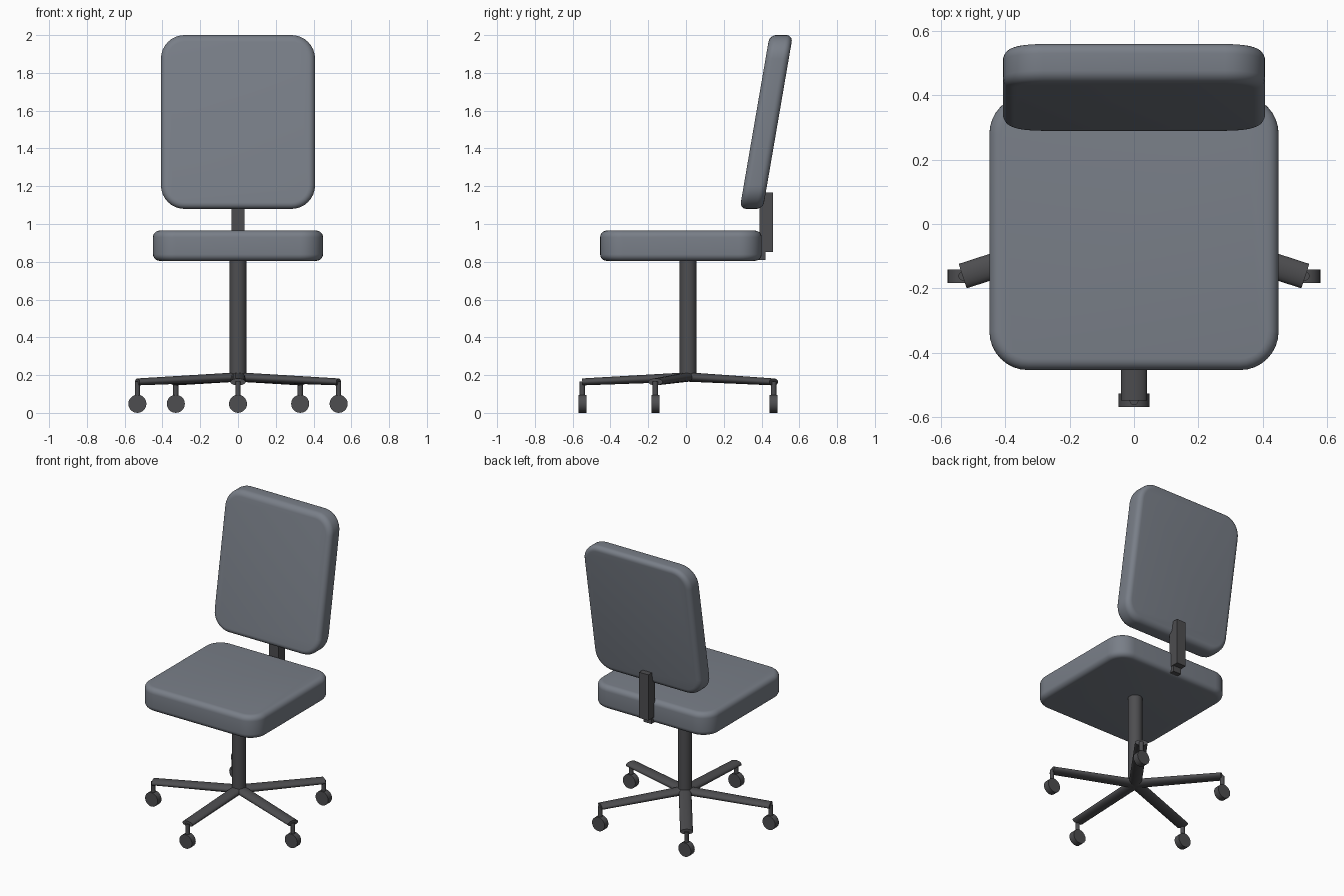
import bpy, bmesh, math
from mathutils import Matrix, Vector

if "Cube" in bpy.data.objects:
    bpy.data.objects.remove(bpy.data.objects["Cube"], do_unlink=True)


def material(name, rgb):
    m = bpy.data.materials.new(name)
    m.use_nodes = True
    m.diffuse_color = (*rgb, 1)
    m.node_tree.nodes["Principled BSDF"].inputs["Base Color"].default_value = (*rgb, 1)
    return m


FABRIC = material("grey fabric", (0.19, 0.21, 0.245))
METAL = material("dark metal", (0.075, 0.075, 0.08))


def finish(bm, name, mat, smooth=True):
    mesh = bpy.data.meshes.new(name)
    bm.normal_update()
    bm.to_mesh(mesh)
    bm.free()
    mesh.materials.append(mat)
    ob = bpy.data.objects.new(name, mesh)
    bpy.context.collection.objects.link(ob)
    if smooth:
        bpy.ops.object.select_all(action="DESELECT")
        ob.select_set(True)
        bpy.context.view_layer.objects.active = ob
        bpy.ops.object.shade_smooth_by_angle(angle=math.radians(40))
    return ob


def box_mesh(center, size):
    bm = bmesh.new()
    bmesh.ops.create_cube(bm, size=1, matrix=Matrix.Translation(center) @ Matrix.Diagonal((*size, 1)))
    return bm


def box(name, center, size):
    return finish(box_mesh(center, size), name, METAL, smooth=False)


def tube(name, start, end, r1, r2, sides=20, flat1=1.0, flat2=1.0):
    """Cylinder between two points; flat1 and flat2 squash its ends' height."""
    start, end = Vector(start), Vector(end)
    axis = end - start
    bm = bmesh.new()
    bmesh.ops.create_cone(bm, cap_ends=True, segments=sides, radius1=r1, radius2=r2, depth=axis.length)
    for v in bm.verts:
        v.co.y *= flat1 if v.co.z < 0 else flat2
    turn = axis.to_track_quat("Z", "Y").to_matrix().to_4x4()
    bm.transform(Matrix.Translation((start + end) / 2) @ turn)
    return finish(bm, name, METAL)


def cushion(name, center, size, thin, corner, edge, lean=0):
    """Soft slab: round the four corners along the thin axis, then its rims."""
    bm = box_mesh((0, 0, 0), size)

    def across(e):
        d = e.verts[0].co - e.verts[1].co
        return abs(d[thin]) > 0.9 * d.length

    bmesh.ops.bevel(bm, geom=[e for e in bm.edges if across(e)], offset=corner,
                    segments=8, profile=0.5, affect="EDGES")
    bm.normal_update()
    rim = [e for e in bm.edges if e.calc_face_angle(0) > 1.2]
    bmesh.ops.bevel(bm, geom=rim, offset=edge, segments=6, profile=0.5, affect="EDGES")
    for v in bm.verts:
        v.co.y += lean * v.co.z
    bm.transform(Matrix.Translation(center))
    return finish(bm, name, FABRIC)


# Upholstery
cushion("seat", (0, -0.027, 0.885), (0.9, 0.855, 0.16), 2, 0.12, 0.035)
cushion("backrest", (0, 0.425, 1.54), (0.816, 0.123, 0.92), 1, 0.125, 0.035, lean=0.172)

# Bracket joining seat and backrest
box("back_bracket", (0, 0.425, 1.008), (0.07, 0.072, 0.315))
box("bracket_foot", (0, 0.36, 0.835), (0.06, 0.12, 0.05))

# Column
BASE_Y = 0.011
tube("column", (0, BASE_Y, 0.175), (0, BASE_Y, 0.81), 0.045, 0.045, sides=24)

# Five-armed base with casters
REACH = 0.56
for i in range(5):
    a = math.radians(72 * i - 90)
    x, y = REACH * math.cos(a), BASE_Y + REACH * math.sin(a)
    tube(f"base_arm_{i + 1}", (0, BASE_Y, 0.19), (x, y, 0.164), 0.04, 0.04, flat1=0.62, flat2=0.46)
    tube(f"caster_stem_{i + 1}", (x, y, 0.07), (x, y, 0.165), 0.014, 0.014, sides=12)
    tube(f"caster_wheel_{i + 1}", (x, y - 0.021, 0.048), (x, y + 0.021, 0.048), 0.048, 0.048)
